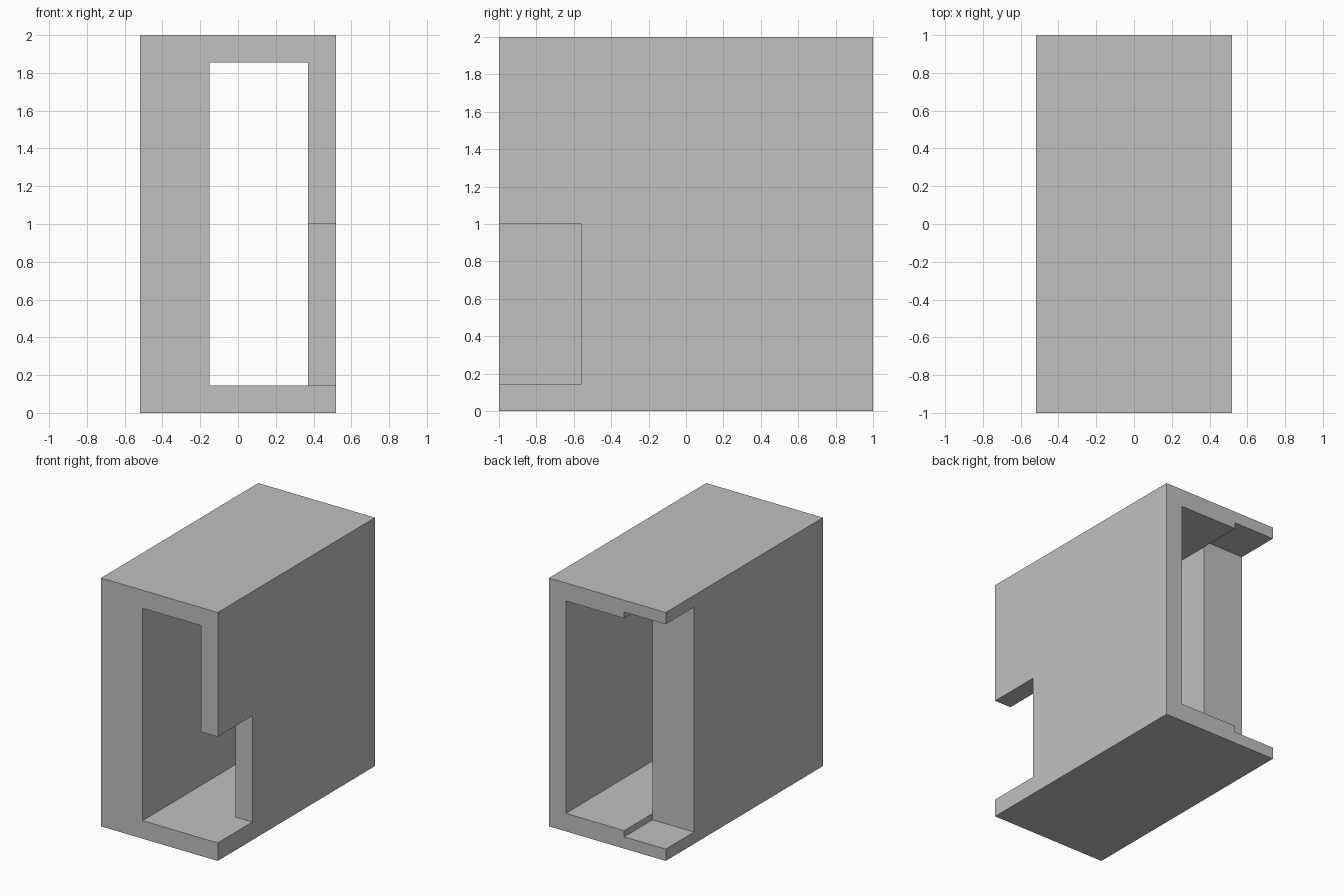
import bpy
from mathutils import Vector

default_cube = bpy.data.objects.get("Cube")
if default_cube:
    bpy.data.objects.remove(default_cube, do_unlink=True)

# Overall size and wall positions
HALF_W, HALF_D, HEIGHT = 0.52, 1.0, 2.0
BORE_LEFT, BORE_RIGHT = -0.15, 0.37
FLOOR, CEILING = 0.145, 1.855
SPARE = 0.1  # cutters reach past the outer faces

grey = bpy.data.materials.new("plain grey")
grey.use_nodes = True
grey.diffuse_color = (0.53, 0.53, 0.53, 1)
grey.node_tree.nodes["Principled BSDF"].inputs["Base Color"].default_value = grey.diffuse_color


def box(name, low, high):
    """Box object between two opposite corners."""
    low, high = Vector(low), Vector(high)
    bpy.ops.mesh.primitive_cube_add(size=1)
    obj = bpy.context.object
    obj.name = name
    for vert in obj.data.vertices:
        vert.co = Vector([(l + h) / 2 + c * (h - l) for l, h, c in zip(low, high, vert.co)])
    obj.data.materials.append(grey)
    return obj


def cut(target, name, low, high):
    """Cut a box out of the target, then remove the cutter."""
    cutter = box(name, low, high)
    cutter.hide_render = True
    mod = target.modifiers.new(name, 'BOOLEAN')
    mod.operation = 'DIFFERENCE'
    mod.solver = 'EXACT'
    mod.object = cutter
    bpy.context.view_layer.objects.active = target
    bpy.ops.object.modifier_apply(modifier=mod.name)
    bpy.data.objects.remove(cutter, do_unlink=True)


# Solid block
housing = box("housing", (-HALF_W, -HALF_D, 0), (HALF_W, HALF_D, HEIGHT))

# Opening running from front to back
cut(housing, "through_opening",
    (BORE_LEFT, -HALF_D - SPARE, FLOOR), (BORE_RIGHT, HALF_D + SPARE, CEILING))

# Low notch in the thin wall at the front
cut(housing, "front_notch",
    (0.1, -HALF_D - SPARE, FLOOR), (HALF_W + SPARE, -0.56, 1.0))

# Taller recess in the thick wall at the back
cut(housing, "back_recess",
    (-HALF_W - SPARE, 0.64, 0.095), (BORE_LEFT, HALF_D + SPARE, 1.905))
